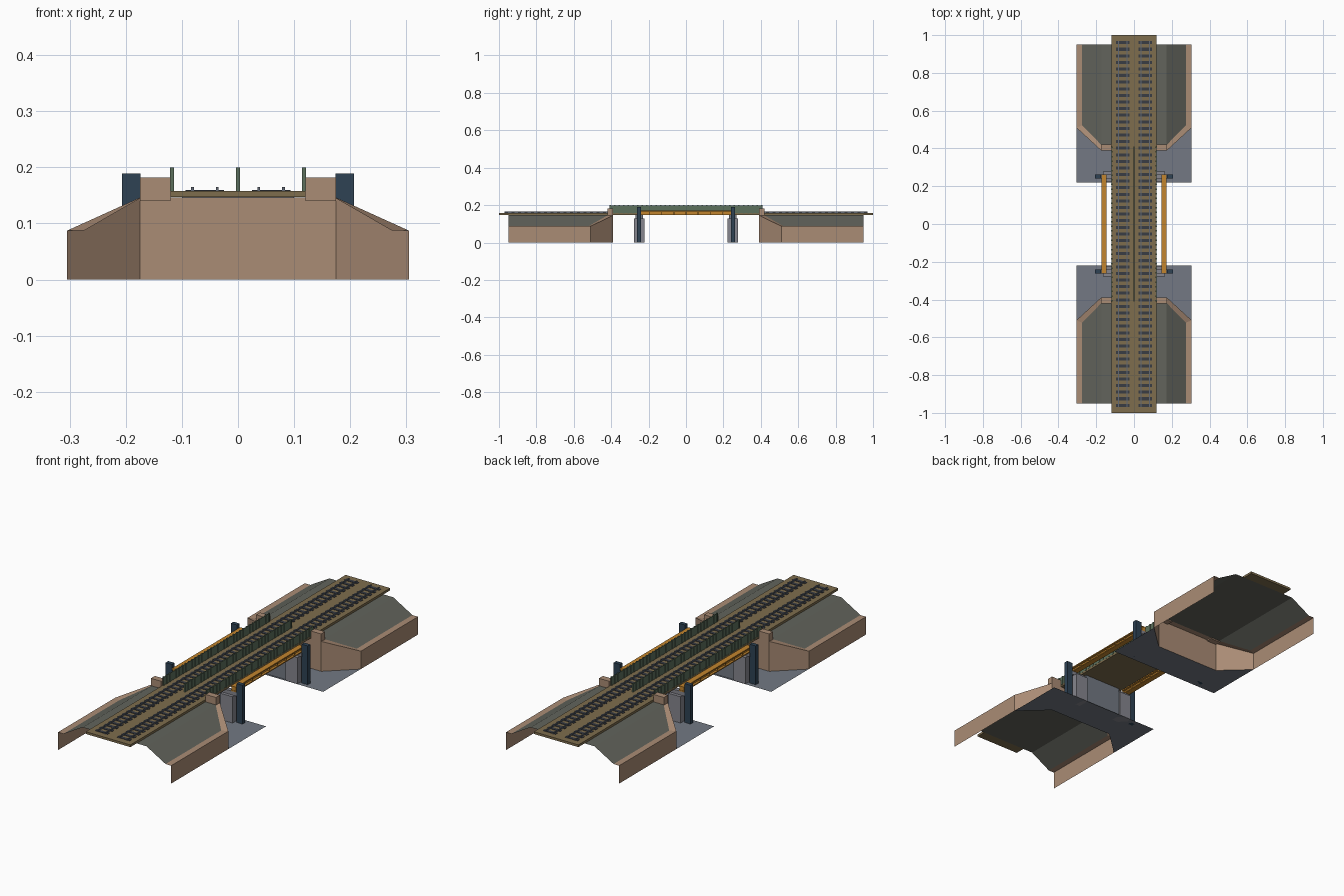
import bpy, bmesh

if "Cube" in bpy.data.objects:
    bpy.data.objects.remove(bpy.data.objects["Cube"])


def lin(c):
    c /= 255
    return c / 12.92 if c <= 0.04045 else ((c + 0.055) / 1.055) ** 2.4


def mat(name, r, g, b):
    m = bpy.data.materials.new(name)
    m.diffuse_color = (lin(r), lin(g), lin(b), 1)
    m.use_nodes = True
    m.node_tree.nodes["Principled BSDF"].inputs["Base Color"].default_value = m.diffuse_color
    return m


TAN = mat("tan stone", 170, 140, 117)
EARTH = mat("grey green earth", 98, 100, 92)
DECK = mat("brown deck", 126, 109, 77)
PAVE = mat("slate paving", 115, 121, 131)
PIER = mat("pier grey", 134, 134, 142)
ORANGE = mat("orange steel", 194, 133, 46)
NAVY = mat("navy steel", 46, 66, 84)
GREEN = mat("railing green", 92, 112, 92)
RAIL = mat("rail steel", 98, 106, 118)
TIE = mat("dark sleeper", 56, 60, 68)


def finish(name, bm, material, mx=False, my=False):
    """Turn a bmesh into an object, optionally mirrored across x and/or y."""
    me = bpy.data.meshes.new(name)
    bm.to_mesh(me)
    bm.free()
    me.materials.append(material)
    ob = bpy.data.objects.new(name, me)
    bpy.context.collection.objects.link(ob)
    if mx or my:
        mod = ob.modifiers.new("mirror", 'MIRROR')
        mod.use_axis = (mx, my, False)
        mod.merge_threshold = 0.0001
    return ob


def add_box(bm, x0, x1, y0, y1, z0, z1):
    vs = bmesh.ops.create_cube(bm, size=1)["verts"]
    for v in vs:
        v.co = (x1 if v.co.x > 0 else x0,
                y1 if v.co.y > 0 else y0,
                z1 if v.co.z > 0 else z0)


def boxes(name, material, dims, mx=False, my=False):
    bm = bmesh.new()
    for d in dims:
        add_box(bm, *d)
    return finish(name, bm, material, mx, my)


def sheet(name, material, faces):
    """Open surface for one quarter, mirrored to all four."""
    bm = bmesh.new()
    for f in faces:
        bm.faces.new([bm.verts.new(p) for p in f])
    bmesh.ops.remove_doubles(bm, verts=bm.verts[:], dist=0.0001)
    return finish(name, bm, material, True, True)


# retaining walls: outer path, inner path and top height
TOP, LOW = 0.146, 0.087
outer = [(0, .39), (.175, .39), (.305, .51), (.305, .95)]
inner = [(0, .418), (.172, .418), (.275, .522), (.275, .95)]
height = [TOP, TOP, LOW, LOW]
faces = []
for i in range(3):
    a, b = outer[i], outer[i + 1]
    ha, hb = height[i], height[i + 1]
    faces.append([(*a, 0), (*b, 0), (*b, hb), (*a, ha)])
    faces.append([(*a, ha), (*b, hb), (*inner[i + 1], hb), (*inner[i], ha)])
sheet("retaining_wall", TAN, faces)

# embankment: flat crown and side slope
sheet("embankment", EARTH, [
    [(*inner[0], TOP), (*inner[1], TOP), (.172, .95, TOP), (0, .95, TOP)],
    [(*inner[1], TOP), (*inner[2], LOW), (*inner[3], LOW), (.172, .95, TOP)]])

# paving under the bridge, cut along the wing walls
sheet("paving", PAVE, [
    [(0, .22, 0), (.305, .22, 0), (.305, .51, 0), (.175, .39, 0), (0, .39, 0)]])

# abutment end posts
boxes("abutment_post", TAN, [(.12, .175, .39, .42, .14, .182)], True, True)

# track deck
boxes("deck", DECK, [(-.12, .12, -1, 1, .147, .158)])

# sleepers and rails for the two tracks
N = 56
boxes("sleepers", TIE,
      [(.025, .094, y - .008, y + .008, .157, .1598)
       for y in (-.96 + 1.92 * i / (N - 1) for i in range(N))], True)
boxes("rails", RAIL,
      [(x - .0025, x + .0025, -.97, .97, .158, .1645) for x in (.037, .081)], True)


# railings: panel with upright ribs
def railing(name, x, mirrored):
    dims = [(x - .0015, x + .0015, -.41, .41, .155, .198)]
    n = 34
    for i in range(n):
        y = -.406 + .812 * i / (n - 1)
        dims.append((x - .0035, x + .0035, y - .004, y + .004, .155, .2))
    boxes(name, GREEN, dims, mirrored)


railing("side_railing", .1175, True)
railing("centre_railing", 0, False)

# orange side girders as I-beams with stiffeners
dims = [(.145, .172, -.262, .262, .166, .171),
        (.145, .172, -.262, .262, .146, .151),
        (.156, .161, -.262, .262, .15, .167)]
for i in range(9):
    y = -.258 + .516 * i / 8
    dims.append((.147, .170, y - .002, y + .002, .15, .167))
boxes("side_girder", ORANGE, dims, True)

# piers: wall, end columns and crossbeam
boxes("pier_wall", PAVE, [(-.1, .1, .23, .27, 0, .147)], False, True)
boxes("pier_column", PIER, [(.1, .165, .222, .277, 0, .128)], True, True)
boxes("pier_crossbeam", PIER, [(.1, .175, .24, .262, .128, .146)], True, True)

# navy steel posts beside the piers
boxes("steel_post", NAVY, [(.174, .207, .241, .261, 0, .189)], True, True)
